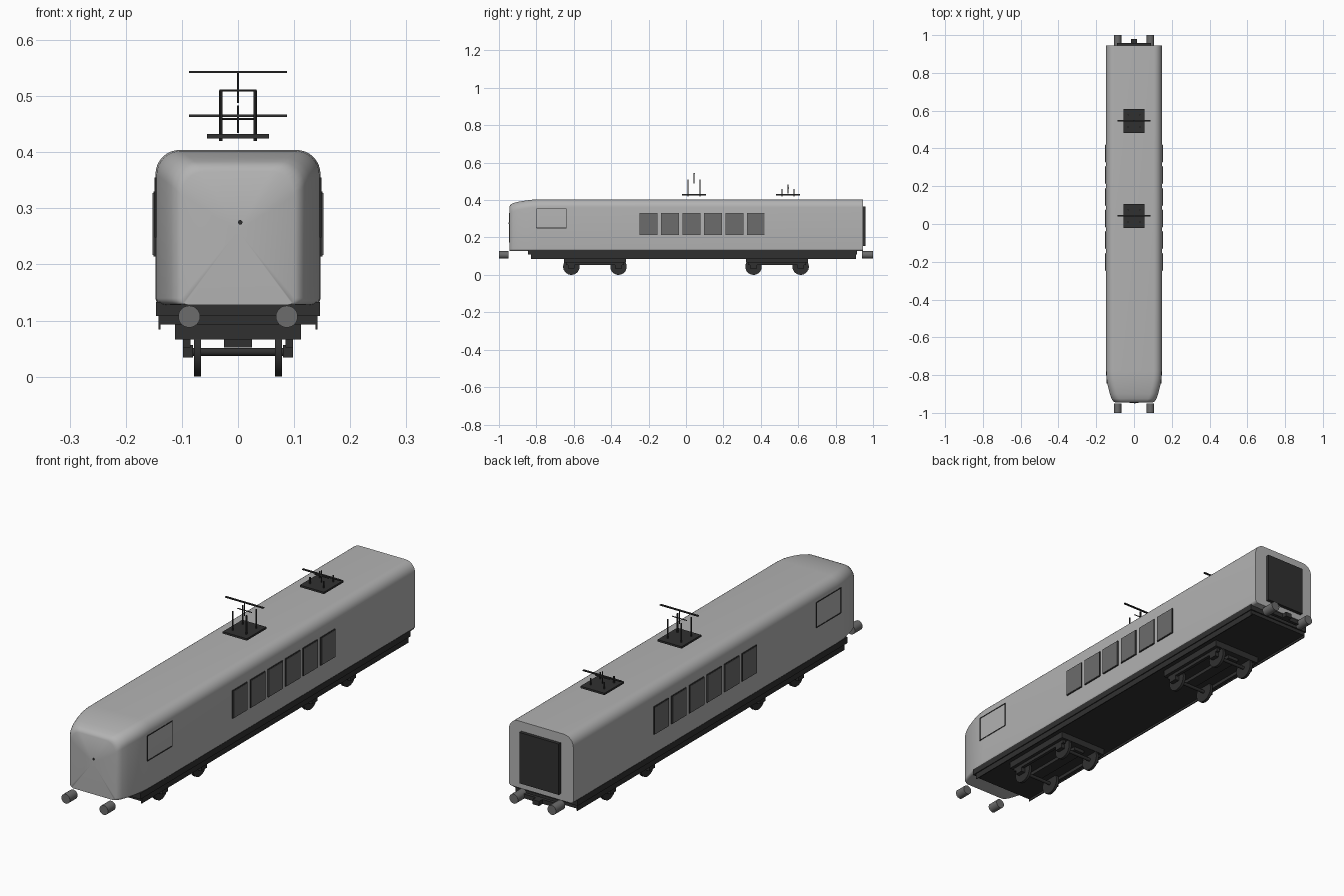
import bpy, bmesh, math
from mathutils import Vector

if "Cube" in bpy.data.objects:
    bpy.data.objects.remove(bpy.data.objects["Cube"])

def material(name, v):
    m = bpy.data.materials.new(name)
    m.diffuse_color = (v, v, v, 1)
    m.use_nodes = True
    m.node_tree.nodes["Principled BSDF"].inputs["Base Color"].default_value = m.diffuse_color
    return m

BODY = material("light grey", 0.45)
DARK = material("charcoal", 0.03)
GLASS = material("mid grey", 0.15)

def finish(bm, name, mat, smooth=None):
    bmesh.ops.recalc_face_normals(bm, faces=bm.faces)
    me = bpy.data.meshes.new(name)
    bm.to_mesh(me)
    bm.free()
    ob = bpy.data.objects.new(name, me)
    bpy.context.collection.objects.link(ob)
    me.materials.append(mat)
    if smooth:
        bpy.context.view_layer.objects.active = ob
        bpy.ops.object.select_all(action='DESELECT')
        ob.select_set(True)
        bpy.ops.object.shade_smooth_by_angle(angle=math.radians(smooth))
    return ob

def box(name, x, y, z, mat):
    """Box from (min, max) ranges."""
    bm = bmesh.new()
    bmesh.ops.create_cube(bm, size=1)
    for v in bm.verts:
        v.co = Vector([(r[0] + r[1]) / 2 + c * (r[1] - r[0]) for c, r in zip(v.co, (x, y, z))])
    return finish(bm, name, mat)

def rod(name, a, b, r, mat, n=24):
    """Cylinder between two points."""
    a, b = Vector(a), Vector(b)
    bm = bmesh.new()
    bmesh.ops.create_cone(bm, cap_ends=True, segments=n, radius1=r, radius2=r, depth=(b - a).length)
    q = (b - a).to_track_quat('Z', 'Y')
    for v in bm.verts:
        v.co = q @ v.co + (a + b) / 2
    return finish(bm, name, mat, 35)

def section(w, z0, z1, rt, rb):
    """Rounded cross-section of the car body."""
    pts = []
    for cx, cz, r, start in ((w - rb, z0 + rb, rb, -90), (w - rt, z1 - rt, rt, 0),
                             (rt - w, z1 - rt, rt, 90), (rb - w, z0 + rb, rb, 180)):
        for i in range(9):
            a = math.radians(start + 90 * i / 8)
            pts.append((cx + r * math.cos(a), cz + r * math.sin(a)))
    return pts

# Car body: lofted sections with a tapered nose
bm = bmesh.new()
rings = []
for y, w, z1 in ((0.945, .147, .404), (-0.78, .147, .404), (-0.82, .145, .402), (-0.86, .138, .397),
                 (-0.90, .128, .390), (-0.925, .119, .383), (-0.938, .111, .376), (-0.944, .101, .366)):
    rings.append([bm.verts.new((x, y, z)) for x, z in section(w, .128, z1, .043, .012)])
for a, b in zip(rings, rings[1:]):
    for i in range(len(a)):
        j = (i + 1) % len(a)
        bm.faces.new((a[i], a[j], b[j], b[i]))
bm.faces.new(rings[0])
tip = bm.verts.new((0, -0.947, 0.26))
for i in range(len(rings[-1])):
    bm.faces.new((rings[-1][i - 1], rings[-1][i], tip))
finish(bm, "car_body", BODY, 40)
rod("nose_lamp", (0.004, -0.944, 0.275), (0.004, -0.950, 0.275), 0.004, DARK, 12)

# Underframe with side skirts
box("underframe", (-.146, .146), (-.845, .915), (.108, .133), DARK)
box("floor_pan", (-.138, .138), (-.83, .91), (.093, .110), DARK)
for s in (-1, 1):
    box("side_skirt", sorted((s * .138, s * .142)), (-.83, .91), (.084, .110), DARK)

# End door, rear beam and coupler
box("end_door", (-.09, .09), (.94, .959), (.155, .365), DARK)
box("rear_beam", (-.085, .085), (.944, .958), (.098, .116), DARK)
box("coupler", (-.015, .015), (.955, .98), (.097, .116), DARK)

for s in (-1, 1):
    # Buffers
    rod("front_buffer", (s * .087, -1, .107), (s * .087, -.95, .107), .0195, GLASS)
    rod("rear_buffer", (s * .087, .94, .107), (s * .087, 1, .107), .0195, GLASS)
    # Passenger windows
    for i in range(6):
        c = -.200 + i * .1147
        box("window", sorted((s * .146, s * .1525)), (c - .045, c + .045), (.217, .327), GLASS)
        box("window_frame", sorted((s * .145, s * .151)), (c - .0475, c + .0475), (.2145, .3295), DARK)
    # Cab side window outline
    xr = sorted((s * .142, s * .1485))
    for z in (.25, .353):
        box("cab_window_rail", xr, (-.80, -.64), (z - .002, z + .002), DARK)
    for y in (-.80, -.64):
        box("cab_window_post", xr, (y - .002, y + .002), (.25, .353), DARK)

# Bogies
for c in (-.487, .487):
    box("bogie_plate", (-.112, .112), (c - .165, c + .165), (.066, .095), DARK)
    box("bogie_bolster", (-.025, .025), (c - .14, c + .14), (.052, .068), DARK)
    for s in (-1, 1):
        box("bogie_side", sorted((s * .085, s * .098)), (c - .155, c + .155), (.052, .068), DARK)
    for dy in (-.126, .126):
        y = c + dy
        rod("axle", (-.09, y, .044), (.09, y, .044), .007, DARK, 12)
        for s in (-1, 1):
            rod("wheel", (s * .066, y, .044), (s * .078, y, .044), .044, DARK, 32)
            box("axle_box", sorted((s * .080, s * .098)), (y - .018, y + .018), (.034, .056), DARK)

# Pantographs: one raised, one lowered
for c, post, mast0, top, bow in ((.043, .51, .488, .543, .543), (.546, .459, .434, .483, .465)):
    box("pantograph_base", (-.055, .055), (c - .064, c + .064), (.424, .432), DARK)
    for x in (-.031, .031):
        for dy in (-.032, .032):
            rod("pantograph_post", (x, c + dy, .420), (x, c + dy, post), .003, DARK, 8)
    rod("pantograph_crossbar", (-.033, c, post), (.033, c, post), .002, DARK, 8)
    rod("pantograph_mast", (0, c, mast0), (0, c, top), .002, DARK, 8)
    box("collector_bow", (-.087, .087), (c - .004, c + .004), (bow - .002, bow + .002), DARK)
